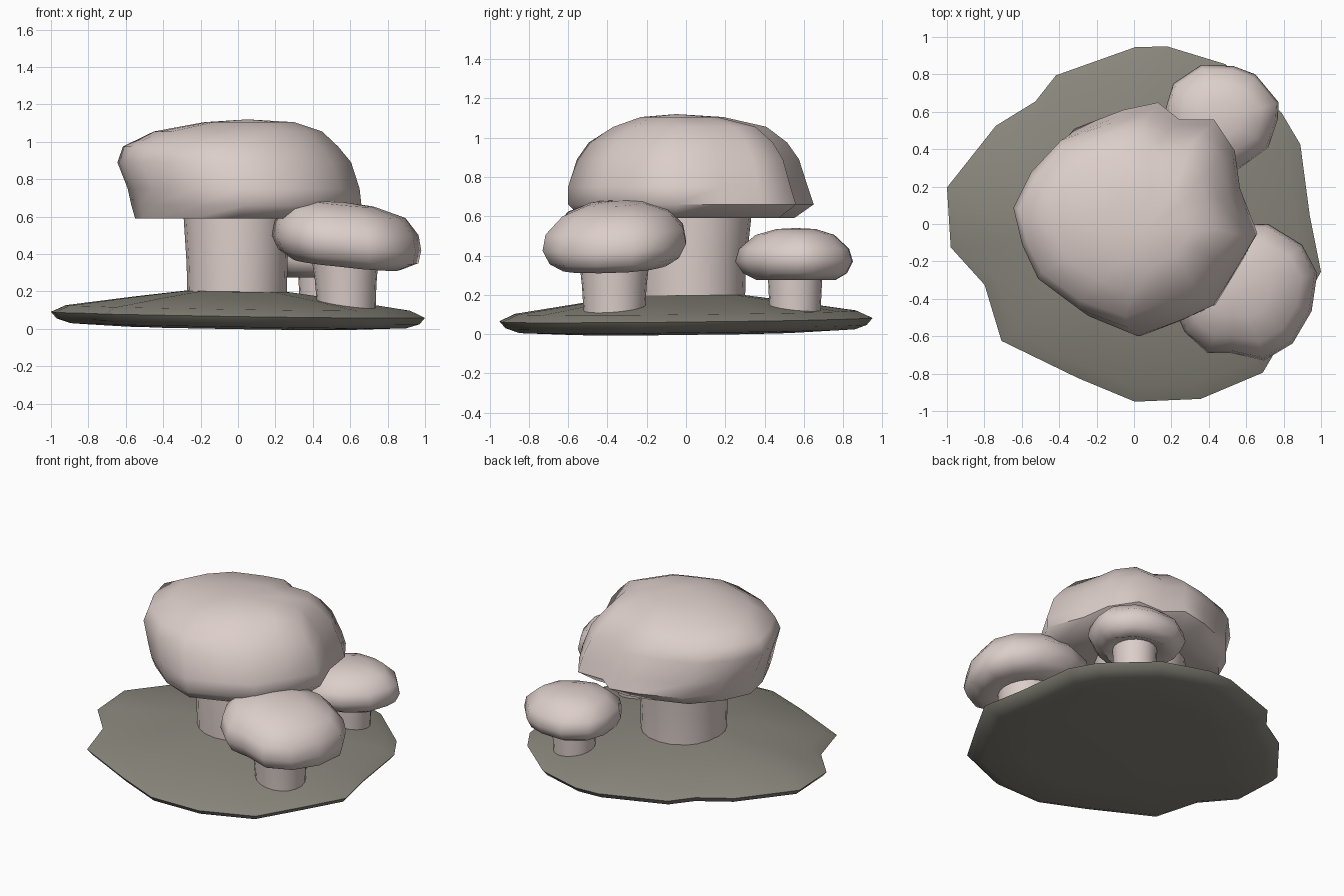
import bpy, bmesh, math


def material(name, rgb):
    m = bpy.data.materials.new(name)
    m.diffuse_color = (*rgb, 1)
    return m


flesh = material("pale pink flesh", (0.72, 0.62, 0.59))
stone = material("olive grey stone", (0.25, 0.24, 0.20))


def normalise(points):
    """Fit an outline to the square -1..1."""
    xs, ys = [p[0] for p in points], [p[1] for p in points]
    cx, cy = (max(xs) + min(xs)) / 2, (max(ys) + min(ys)) / 2
    hx, hy = (max(xs) - min(xs)) / 2, (max(ys) - min(ys)) / 2
    return [((x - cx) / hx, (y - cy) / hy) for x, y in points]


def loft(name, outline, rings, mat, tip=None, tilt=(0, 0), angle=60):
    """Stack scaled copies of an outline; ring = (cx, cy, rx, ry, z)."""
    shape = normalise(outline)
    n = len(shape)
    ox, oy = rings[0][:2]
    bm = bmesh.new()

    def vert(x, y, z):
        return bm.verts.new((x, y, z + tilt[0] * (x - ox) + tilt[1] * (y - oy)))

    loops = [[vert(cx + rx * u, cy + ry * v, z) for u, v in shape]
             for cx, cy, rx, ry, z in rings]
    for a, b in zip(loops, loops[1:]):
        for i in range(n):
            j = (i + 1) % n
            bm.faces.new((a[i], a[j], b[j], b[i]))
    bm.faces.new(loops[0][::-1])
    if tip:
        t = vert(*tip)
        for i in range(n):
            bm.faces.new((loops[-1][i], loops[-1][(i + 1) % n], t))
    else:
        bm.faces.new(loops[-1])
    bmesh.ops.recalc_face_normals(bm, faces=bm.faces)
    mesh = bpy.data.meshes.new(name)
    bm.to_mesh(mesh)
    bm.free()
    mesh.materials.append(mat)
    ob = bpy.data.objects.new(name, mesh)
    bpy.context.collection.objects.link(ob)
    bpy.ops.object.select_all(action='DESELECT')
    ob.select_set(True)
    bpy.context.view_layer.objects.active = ob
    bpy.ops.object.shade_smooth_by_angle(angle=math.radians(angle))
    return ob


circle = [(math.cos(k * math.tau / 20), math.sin(k * math.tau / 20)) for k in range(20)]

# Stone base: an irregular, low dome
base_outline = [(0.99, -0.25), (0.93, 0.05), (0.88, 0.43), (0.78, 0.60), (0.48, 0.86),
                (0.17, 0.955), (0, 0.95), (-0.42, 0.80), (-0.53, 0.66), (-0.74, 0.53),
                (-1, 0.20), (-0.98, -0.12), (-0.80, -0.32), (-0.71, -0.62), (-0.30, -0.82),
                (0, -0.945), (0.35, -0.93), (0.68, -0.79), (0.85, -0.50)]
loft("stone_base", base_outline, [
    (0, 0, 0.60, 0.58, 0.004), (0, 0, 0.90, 0.86, 0.018), (0, 0, 0.97, 0.92, 0.04),
    (0, 0, 1.0, 0.95, 0.075), (0, 0, 0.92, 0.87, 0.112), (0, 0, 0.55, 0.52, 0.165),
    (0, 0, 0.28, 0.27, 0.20)], stone, (0, 0, 0.207), (-0.014, 0.01))

# Big mushroom
loft("big_stem", circle, [(-0.005, 0.03, 0.265, 0.27, 0.15), (-0.005, 0.03, 0.27, 0.275, 0.35),
                          (-0.01, 0.05, 0.285, 0.29, 0.66)], flesh)
big_outline = [(0.67, -0.04), (0.57, 0.20), (0.54, 0.40), (0.42, 0.57), (0.22, 0.57),
               (0.10, 0.66), (-0.10, 0.62), (-0.38, 0.52), (-0.55, 0.33), (-0.65, 0.12),
               (-0.60, -0.10), (-0.51, -0.30), (-0.28, -0.48), (0, -0.59), (0.25, -0.50),
               (0.43, -0.42), (0.56, -0.22)]
loft("big_cap", big_outline, [
    (0, 0.03, 0.36, 0.36, 0.60), (0.01, 0.01, 0.56, 0.54, 0.59), (0.045, 0.025, 0.615, 0.625, 0.66),
    (0.03, 0.01, 0.62, 0.61, 0.75), (-0.02, 0.01, 0.625, 0.565, 0.89),
    (-0.04, 0.01, 0.575, 0.505, 0.975), (0, 0.02, 0.45, 0.39, 1.055),
    (0.06, -0.02, 0.24, 0.21, 1.105)], flesh, (0.05, -0.05, 1.12), angle=55)

# Front right mushroom, its cap leaning outward
loft("front_stem", circle, [(0.58, -0.365, 0.155, 0.155, 0.09), (0.575, -0.365, 0.165, 0.165, 0.25),
                            (0.57, -0.365, 0.18, 0.18, 0.38)], flesh, tilt=(-0.1, 0))
front_outline = [(0.98, -0.27), (0.90, -0.12), (0.72, -0.01), (0.50, -0.01), (0.30, -0.10),
                 (0.19, -0.27), (0.22, -0.45), (0.28, -0.58), (0.40, -0.69), (0.52, -0.69),
                 (0.70, -0.73), (0.85, -0.64), (0.95, -0.47)]
loft("front_cap", front_outline, [
    (0.58, -0.365, 0.20, 0.18, 0.355), (0.58, -0.365, 0.29, 0.26, 0.34),
    (0.59, -0.365, 0.375, 0.33, 0.385), (0.58, -0.365, 0.40, 0.365, 0.455),
    (0.58, -0.365, 0.385, 0.35, 0.535), (0.575, -0.36, 0.32, 0.27, 0.62),
    (0.56, -0.36, 0.17, 0.14, 0.665)], flesh, (0.56, -0.36, 0.675), (-0.1, 0.05))

# Back right mushroom
loft("back_stem", circle, [(0.46, 0.555, 0.13, 0.13, 0.12), (0.46, 0.555, 0.135, 0.135, 0.22),
                           (0.46, 0.555, 0.14, 0.14, 0.33)], flesh, tilt=(-0.05, -0.05))
back_outline = [(0.77, 0.56), (0.775, 0.65), (0.70, 0.74), (0.65, 0.80), (0.53, 0.845),
                (0.36, 0.85), (0.21, 0.75), (0.17, 0.62), (0.18, 0.45), (0.27, 0.31),
                (0.42, 0.25), (0.57, 0.30), (0.72, 0.41)]
loft("back_cap", back_outline, [
    (0.47, 0.555, 0.15, 0.15, 0.30), (0.47, 0.56, 0.21, 0.20, 0.275),
    (0.47, 0.555, 0.275, 0.265, 0.31), (0.472, 0.55, 0.302, 0.30, 0.37),
    (0.472, 0.55, 0.29, 0.28, 0.435), (0.47, 0.555, 0.215, 0.20, 0.505),
    (0.47, 0.56, 0.11, 0.10, 0.535)], flesh, (0.47, 0.56, 0.54))
